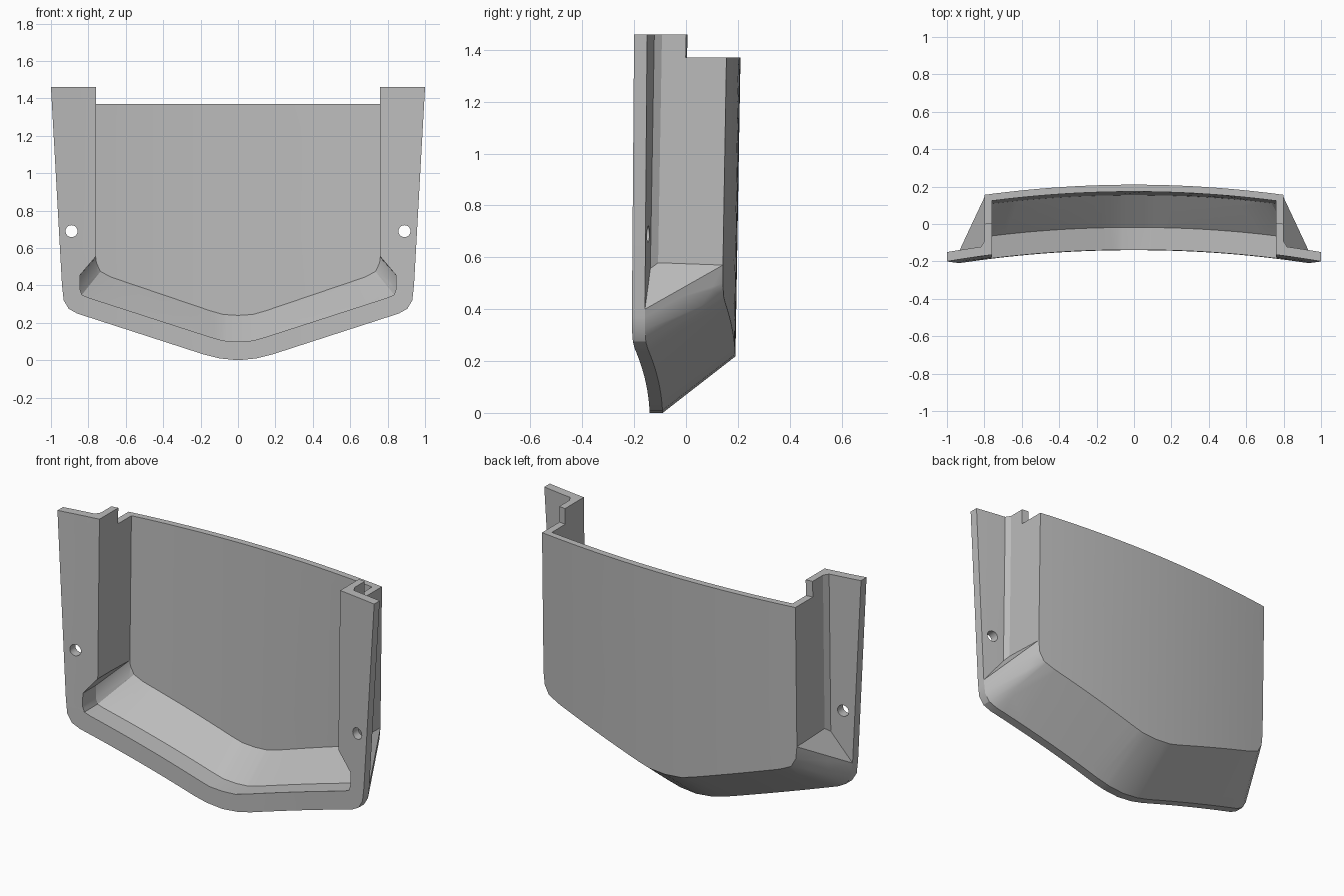
import bpy, bmesh, math
from mathutils import Vector

cube = bpy.data.objects.get("Cube")
if cube:
    bpy.data.objects.remove(cube, do_unlink=True)

grey = bpy.data.materials.new("plain grey")
grey.use_nodes = True
grey.diffuse_color = (0.5, 0.5, 0.5, 1)
grey.node_tree.nodes["Principled BSDF"].inputs["Base Color"].default_value = (0.5, 0.5, 0.5, 1)

FRONT, FLANGE_BACK, BACK, INNER_BACK = -0.14, -0.09, 0.187, 0.15
TOP, BACK_TOP = 1.46, 1.37


def mirrored(half):
    """Close a half outline, which starts on the centre line, across x = 0."""
    return half + [(-x, z) for x, z in reversed(half[1:])]


def loft(name, sections):
    """Solid skinned through outlines (y, [(x, z), ...]) of equal length."""
    bm = bmesh.new()
    rings = [[bm.verts.new((x, y, z)) for x, z in pts] for y, pts in sections]
    for a, b in zip(rings, rings[1:]):
        for i in range(len(a)):
            j = (i + 1) % len(a)
            bm.faces.new((a[i], a[j], b[j], b[i]))
    bm.faces.new(rings[0])
    bm.faces.new(rings[-1])
    bmesh.ops.remove_doubles(bm, verts=bm.verts, dist=1e-5)
    bmesh.ops.triangulate(bm, faces=bm.faces)
    bmesh.ops.recalc_face_normals(bm, faces=bm.faces)
    mesh = bpy.data.meshes.new(name)
    bm.to_mesh(mesh)
    bm.free()
    ob = bpy.data.objects.new(name, mesh)
    bpy.context.collection.objects.link(ob)
    return ob


def combine(target, other, operation):
    """Apply one boolean and discard the helper solid."""
    mod = target.modifiers.new(operation.lower(), 'BOOLEAN')
    mod.operation, mod.solver, mod.object = operation, 'EXACT', other
    bpy.context.view_layer.update()
    deps = bpy.context.evaluated_depsgraph_get()
    mesh = bpy.data.meshes.new_from_object(target.evaluated_get(deps))
    target.modifiers.clear()
    target.data = mesh
    bpy.data.objects.remove(other, do_unlink=True)


# Mounting flange plate
rim = [(0, 0), (.1, .01), (.18, .03), (.86, .25), (.905, .275), (.932, .32), (.941, .4)]
flange = mirrored(rim + [(1, TOP)])
shell = loft("curved_shell", [(FRONT, flange), (FLANGE_BACK, flange)])

# Body that tapers from the flange to the back wall
body_front = mirrored(rim + [(.8, .58), (.8, TOP)])
body_back = mirrored([(0, .218), (.1, .226), (.17, .246), (.7, .42), (.765, .45),
                      (.793, .5), (.8, .57), (.8, .58), (.8, TOP)])
combine(shell, loft("body", [(FLANGE_BACK, body_front), (BACK, body_back)]), 'UNION')

# Small fillets between the flange and the side walls
for s in (-1, 1):
    wide = [(s * x, z) for x, z in ((.79, .56), (.825, .56), (.825, TOP), (.79, TOP))]
    slim = [(s * x, z) for x, z in ((.79, .56), (.798, .56), (.798, TOP), (.79, TOP))]
    combine(shell, loft("fillet", [(-.1, wide), (-.06, slim)]), 'UNION')

# Hollow interior: straight lip, then a slope up to the back wall
lip = mirrored([(0, .1), (.08, .105), (.15, .125), (.8, .335), (.835, .35), (.845, .38),
                (.845, .455), (.76, .555), (.76, 1.6)])
floor = mirrored([(0, .24), (.08, .245), (.15, .265), (.68, .445), (.735, .475),
                  (.757, .52), (.76, .55), (.76, .555), (.76, 1.6)])
combine(shell, loft("hollow", [(-.3, lip), (-.02, lip), (INNER_BACK, floor)]), 'DIFFERENCE')

# Lowered top edge of the back wall
notch = [(-1.2, BACK_TOP), (1.2, BACK_TOP), (1.2, 1.7), (-1.2, 1.7)]
combine(shell, loft("notch", [(.03, notch), (.4, notch)]), 'DIFFERENCE')

# Screw holes in the flange
for s in (-1, 1):
    ring = [(s * .89 + .032 * math.cos(a * math.tau / 24), .69 + .032 * math.sin(a * math.tau / 24))
            for a in range(24)]
    combine(shell, loft("hole", [(-.3, ring), (.1, ring)]), 'DIFFERENCE')

# Slice in x, then bow the whole shell and lean it slightly
bm = bmesh.new()
bm.from_mesh(shell.data)
bmesh.ops.triangulate(bm, faces=bm.faces)
for i in range(-15, 16):
    bmesh.ops.bisect_plane(bm, geom=bm.verts[:] + bm.edges[:] + bm.faces[:], dist=1e-5,
                           plane_co=Vector((i / 16, 0, 0)), plane_no=Vector((1, 0, 0)))
for v in bm.verts:
    v.co.y += .017 * v.co.z - .085 * v.co.x ** 2
bmesh.ops.dissolve_limit(bm, angle_limit=.002, verts=bm.verts, edges=bm.edges)
bmesh.ops.triangulate(bm, faces=bm.faces)
bmesh.ops.recalc_face_normals(bm, faces=bm.faces)
bm.to_mesh(shell.data)
bm.free()

shell.data.materials.clear()
shell.data.materials.append(grey)
for p in shell.data.polygons:
    p.material_index = 0
for ob in bpy.context.selected_objects:
    ob.select_set(False)
bpy.context.view_layer.objects.active = shell
shell.select_set(True)
bpy.ops.object.shade_smooth_by_angle(angle=math.radians(25))
